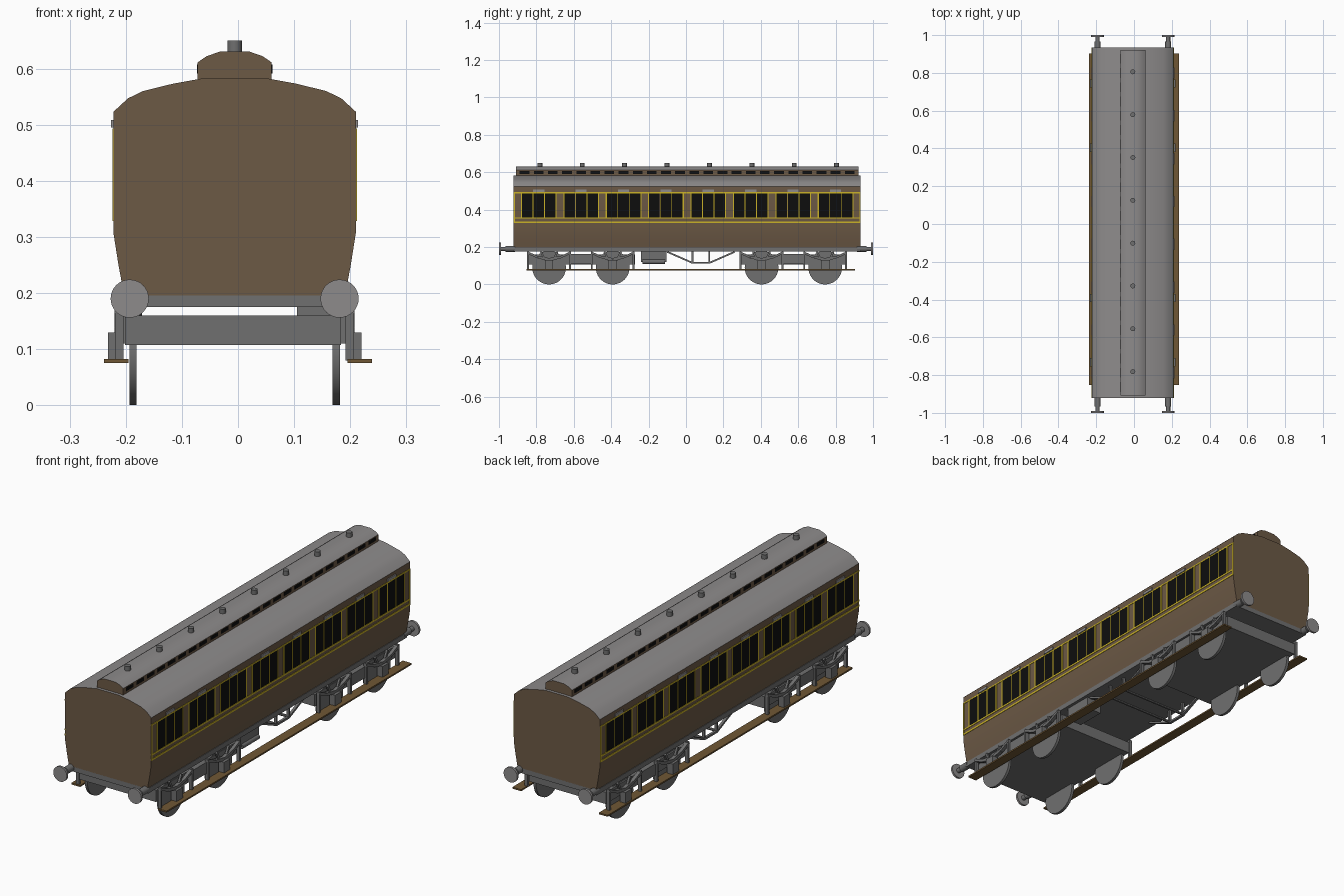
import bpy, bmesh, math
from mathutils import Vector, Matrix

cube = bpy.data.objects.get("Cube")
if cube:
    bpy.data.objects.remove(cube, do_unlink=True)


def material(name, r, g, b):
    m = bpy.data.materials.new(name)
    m.use_nodes = True
    m.diffuse_color = (r, g, b, 1)
    m.node_tree.nodes["Principled BSDF"].inputs["Base Color"].default_value = (r, g, b, 1)
    return m


BROWN = material("coach brown", 0.15, 0.1, 0.06)
ROOF = material("roof grey", 0.27, 0.26, 0.26)
FRAME = material("frame grey", 0.16, 0.16, 0.16)
STEEL = material("buffer steel", 0.27, 0.26, 0.26)
YELLOW = material("lining yellow", 0.6, 0.45, 0.02)
GLASS = material("window black", 0.004, 0.004, 0.004)
WOOD = material("step wood", 0.16, 0.095, 0.035)

CX, CY = -0.006, 0.006      # body centre line
HALF = 0.928                # half body length
WALL = 0.216                # half body width
PITCH = 0.2267              # compartment spacing
COMPARTMENTS = [CY + (i - 3.5) * PITCH for i in range(8)]


def finish(name, bm, mats, smooth=False):
    bmesh.ops.recalc_face_normals(bm, faces=bm.faces)
    mesh = bpy.data.meshes.new(name)
    bm.to_mesh(mesh)
    bm.free()
    ob = bpy.data.objects.new(name, mesh)
    bpy.context.collection.objects.link(ob)
    for m in mats:
        mesh.materials.append(m)
    if smooth:
        bpy.ops.object.select_all(action='DESELECT')
        ob.select_set(True)
        bpy.context.view_layer.objects.active = ob
        bpy.ops.object.shade_smooth_by_angle(angle=math.radians(35))
    return ob


def add_box(bm, x0, x1, y0, y1, z0, z1):
    size = Matrix.Diagonal((x1 - x0, y1 - y0, z1 - z0, 1))
    mid = Matrix.Translation(((x0 + x1) / 2, (y0 + y1) / 2, (z0 + z1) / 2))
    bmesh.ops.create_cube(bm, size=1, matrix=mid @ size)


def add_bar(bm, x0, x1, a, b, thick):
    """Square bar between two (y, z) points."""
    a, b = Vector(a), Vector(b)
    d = b - a
    size = Matrix.Diagonal((x1 - x0, d.length, thick, 1))
    mid = Matrix.Translation(((x0 + x1) / 2, (a.x + b.x) / 2, (a.y + b.y) / 2))
    turn = Matrix.Rotation(math.atan2(d.y, d.x), 4, 'X')
    bmesh.ops.create_cube(bm, size=1, matrix=mid @ turn @ size)


def add_cylinder(bm, centre, radius, depth, axis, sides=24):
    turn = {'X': Matrix.Rotation(math.pi / 2, 4, 'Y'),
            'Y': Matrix.Rotation(math.pi / 2, 4, 'X'), 'Z': Matrix()}[axis]
    bmesh.ops.create_cone(bm, cap_ends=True, segments=sides, radius1=radius, radius2=radius,
                          depth=depth, matrix=Matrix.Translation(centre) @ turn)


def both_sides(bm):
    """Mirror everything across x = 0, then shift to the centre line."""
    copy = bmesh.ops.duplicate(bm, geom=bm.verts[:] + bm.edges[:] + bm.faces[:])
    for v in copy["geom"]:
        if isinstance(v, bmesh.types.BMVert):
            v.co.x = -v.co.x
    bmesh.ops.translate(bm, verts=bm.verts, vec=(CX, 0, 0))


def shell(name, half_profile, y0, y1):
    """Extrude a symmetric section; upward faces are roof, the rest brown."""
    pts = half_profile + [(-x, z) for x, z in reversed(half_profile)]
    bm = bmesh.new()
    face = bm.faces.new([bm.verts.new((CX + x, y0, z)) for x, z in pts])
    ext = bmesh.ops.extrude_face_region(bm, geom=[face])
    moved = [v for v in ext["geom"] if isinstance(v, bmesh.types.BMVert)]
    bmesh.ops.translate(bm, verts=moved, vec=(0, y1 - y0, 0))
    bmesh.ops.recalc_face_normals(bm, faces=bm.faces)
    for f in bm.faces:
        f.material_index = 1 if f.normal.z > 0.2 else 0
    return finish(name, bm, [BROWN, ROOF], True)


# Body and raised roof
shell("coach_body", [(0.197, 0.196), (0.207, 0.25), (WALL, 0.307), (WALL, 0.523), (0.19, 0.547),
                     (0.163, 0.56), (0.11, 0.573), (0.055, 0.583)], CY - HALF, CY + HALF)
shell("clerestory", [(0.066, 0.575), (0.066, 0.611), (0.05, 0.622), (0.027, 0.63)],
      CY - 0.915, CY + 0.915)

# Roof vents
bm = bmesh.new()
for y in COMPARTMENTS:
    add_cylinder(bm, (CX, y + 0.006, 0.637), 0.013, 0.026, 'Z', 12)
finish("roof_vents", bm, [FRAME], True)

# Windows, three to a compartment, and small clerestory lights
bm = bmesh.new()
for y in COMPARTMENTS:
    for k in (-1, 0, 1):
        c = y + k * 0.0615
        add_box(bm, WALL - 0.002, WALL + 0.001, c - 0.0285, c + 0.0285, 0.359, 0.488)
        c = y + k * PITCH / 3
        add_box(bm, 0.064, 0.0672, c - 0.026, c + 0.026, 0.591, 0.607)
both_sides(bm)
finish("windows", bm, [GLASS])

# Yellow lining: long lines, window bars and panel edges
bm = bmesh.new()
for z, t in ((0.490, 0.006), (0.355, 0.007), (0.332, 0.008)):
    add_box(bm, WALL - 0.002, WALL + 0.002, CY - HALF, CY + HALF, z - t / 2, z + t / 2)
for y in COMPARTMENTS:
    for off, w in ((-0.0925, 0.006), (-0.0308, 0.004), (0.0308, 0.004), (0.0925, 0.006)):
        add_box(bm, WALL - 0.002, WALL + 0.002, y + off - w / 2, y + off + w / 2, 0.355, 0.49)
for s in (-1, 1):
    c = CY + s * (HALF - 0.004)
    add_box(bm, WALL - 0.002, WALL + 0.002, c - 0.003, c + 0.003, 0.332, 0.49)
both_sides(bm)
finish("yellow_lining", bm, [YELLOW])

# Ventilator hoods over the doors
bm = bmesh.new()
for y in COMPARTMENTS:
    add_box(bm, WALL - 0.002, WALL + 0.004, y - 0.03, y + 0.03, 0.495, 0.508)
both_sides(bm)
finish("door_hoods", bm, [ROOF])

# Underframe
bm = bmesh.new()
add_box(bm, CX - 0.2, CX + 0.2, CY - HALF, CY + HALF, 0.175, 0.198)
finish("underframe", bm, [FRAME])

# Buffers
shanks, heads = bmesh.new(), bmesh.new()
for s in (-1, 1):
    add_cylinder(shanks, (0.187, s * 0.955, 0.19), 0.011, 0.08, 'Y', 16)
    add_cylinder(shanks, (0.187, s * 0.94, 0.19), 0.016, 0.05, 'Y', 16)
    add_cylinder(heads, (0.187, s * 0.995, 0.19), 0.034, 0.01, 'Y', 32)
for name, b, m in (("buffer_shanks", shanks, FRAME), ("buffer_heads", heads, STEEL)):
    both_sides(b)
    finish(name, b, [m], True)

# Bogies: solid centres, wheels and side gear
blocks, wheels, gear = bmesh.new(), bmesh.new(), bmesh.new()
for s in (-1, 1):
    c = CY + s * 0.568
    add_box(blocks, CX - 0.195, CX + 0.19, c - 0.288, c + 0.288, 0.107, 0.16)
    add_box(gear, 0.19, 0.205, c - 0.06, c + 0.06, 0.11, 0.162)
    for e in (-1, 1):
        axle = c + e * 0.17
        add_cylinder(wheels, (0.181, axle, 0.09), 0.09, 0.013, 'X', 40)
        # axlebox and its guard
        add_box(gear, 0.198, 0.226, axle - 0.022, axle + 0.022, 0.08, 0.13)
        for d in (-1, 1):
            # leaf spring halves, hangers and step brackets
            add_bar(gear, 0.198, 0.214, (axle, 0.134), (axle + d * 0.06, 0.145), 0.014)
            add_bar(gear, 0.198, 0.214, (axle + d * 0.06, 0.145), (axle + d * 0.115, 0.17), 0.012)
            add_bar(gear, 0.198, 0.208, (axle + d * 0.022, 0.13), (axle + d * 0.045, 0.176), 0.01)
            add_box(gear, 0.198, 0.213, axle + d * 0.112 - 0.005, axle + d * 0.112 + 0.005,
                    0.08, 0.176)
both_sides(wheels)
both_sides(gear)
finish("bogie_blocks", blocks, [FRAME])
finish("wheels", wheels, [FRAME], True)
finish("bogie_side_gear", gear, [FRAME])

# Truss rods with queen posts and a cross rod
bm = bmesh.new()
low = [(0.035, 0.115), (0.125, 0.115)]
add_bar(bm, 0.165, 0.177, (-0.1, 0.174), low[0], 0.009)
add_bar(bm, 0.165, 0.177, low[0], low[1], 0.009)
add_bar(bm, 0.165, 0.177, low[1], (0.26, 0.174), 0.009)
for y, z in low:
    add_bar(bm, 0.165, 0.177, (y, z), (y, 0.176), 0.009)
both_sides(bm)
for y, z in low:
    add_cylinder(bm, (CX, y, z + 0.003), 0.006, 0.34, 'X', 8)
finish("truss_rods", bm, [FRAME])

# Battery box and gas cylinder
bm = bmesh.new()
add_box(bm, 0.105, 0.18, -0.24, -0.105, 0.12, 0.176)
finish("battery_box", bm, [FRAME])
bm = bmesh.new()
add_cylinder(bm, (0.177, -0.172, 0.121), 0.012, 0.12, 'Y', 16)
finish("gas_cylinder", bm, [FRAME], True)

# Footboards
bm = bmesh.new()
for s in (-1, 1):
    add_box(bm, s * 0.217 - 0.022, s * 0.217 + 0.022, -0.853, 0.903, 0.075, 0.082)
finish("footboards", bm, [WOOD])
